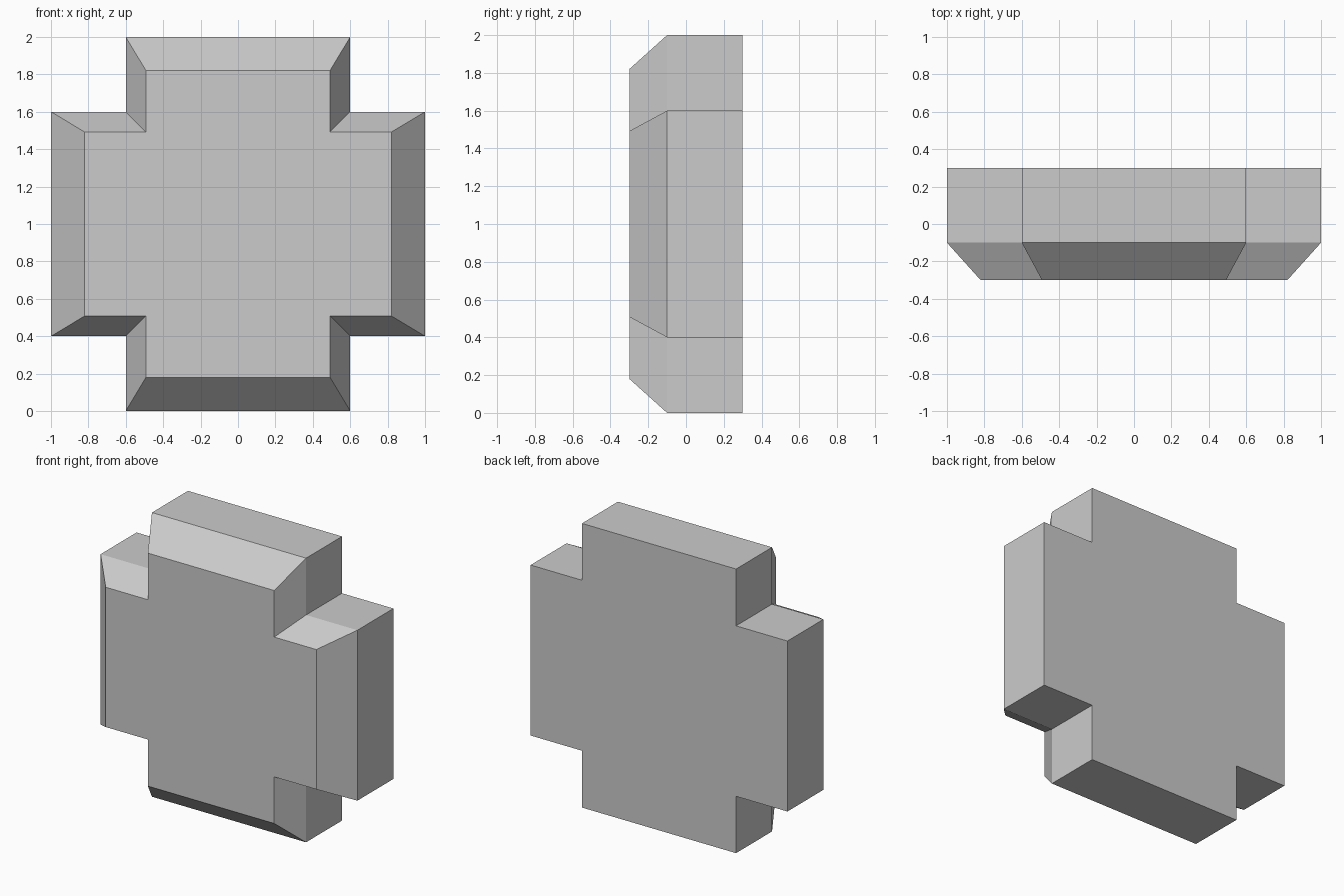
import bpy
import bmesh

if "Cube" in bpy.data.objects:
    bpy.data.objects.remove(bpy.data.objects["Cube"])

ARM, HALF, MID_Z = 1.0, 0.6, 1.0

# Plus-shaped outline: three corners per quadrant, turned four times
quadrant = [(ARM, HALF), (HALF, HALF), (HALF, ARM)]
outline = []
for _ in range(4):
    outline += quadrant
    quadrant = [(-z, x) for x, z in quadrant]

# Rings from back to front as (y, scale); the last one tapers the front bevel
sections = [(0.3, 1.0), (-0.1, 1.0), (-0.3, 0.82)]

bm = bmesh.new()
rings = [[bm.verts.new((x * s, y, MID_Z + z * s)) for x, z in outline]
         for y, s in sections]

# Side walls and bevel
n = len(outline)
for a, b in zip(rings, rings[1:]):
    for i in range(n):
        j = (i + 1) % n
        bm.faces.new((a[i], a[j], b[j], b[i]))

# Flat back and front
bm.faces.new(rings[0])
bm.faces.new(rings[-1])
bmesh.ops.recalc_face_normals(bm, faces=bm.faces)

mesh = bpy.data.meshes.new("cross_block")
bm.to_mesh(mesh)
bm.free()
block = bpy.data.objects.new("cross_block", mesh)
bpy.context.collection.objects.link(block)
